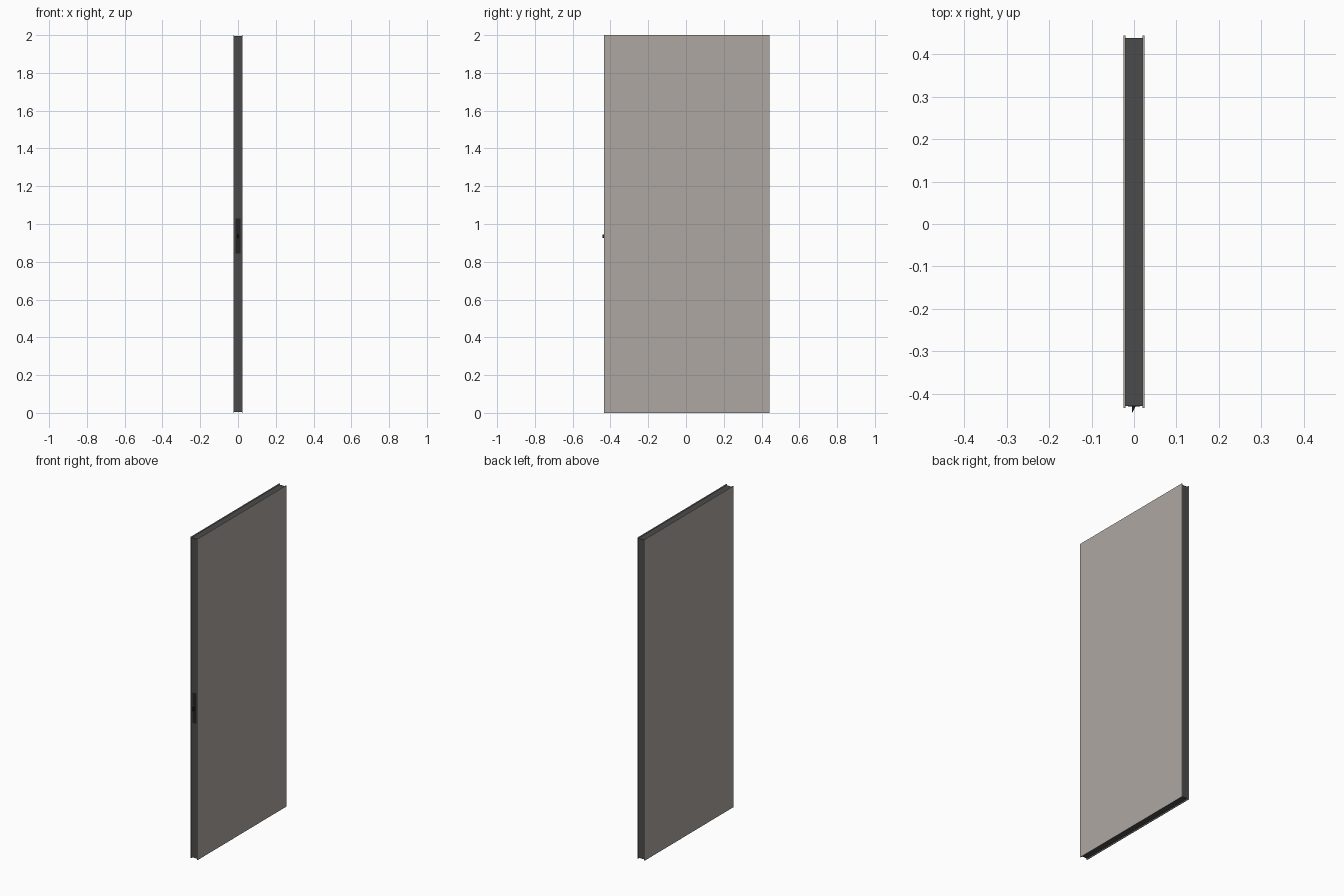
import bpy, bmesh

if "Cube" in bpy.data.objects:
    bpy.data.objects.remove(bpy.data.objects["Cube"])


def material(name, rgb):
    m = bpy.data.materials.new(name)
    m.diffuse_color = (*rgb, 1.0)
    m.use_nodes = True
    m.node_tree.nodes["Principled BSDF"].inputs["Base Color"].default_value = m.diffuse_color
    return m


def prism(name, profile, z0, z1, mat):
    """Extrude an xy outline from z0 to z1."""
    bm = bmesh.new()
    base = bm.faces.new([bm.verts.new((x, y, z0)) for x, y in profile])
    top = bmesh.ops.extrude_face_region(bm, geom=[base])["geom"]
    verts = [v for v in top if isinstance(v, bmesh.types.BMVert)]
    bmesh.ops.translate(bm, verts=verts, vec=(0, 0, z1 - z0))
    bmesh.ops.recalc_face_normals(bm, faces=bm.faces)
    mesh = bpy.data.meshes.new(name)
    bm.to_mesh(mesh)
    bm.free()
    mesh.materials.append(mat)
    ob = bpy.data.objects.new(name, mesh)
    bpy.context.collection.objects.link(ob)
    return ob


def box(name, x, y, z, mat):
    return prism(name, [(x[0], y[0]), (x[1], y[0]), (x[1], y[1]), (x[0], y[1])], *z, mat)


panel_mat = material("warm_grey_panel", (0.42, 0.39, 0.36))
core_mat = material("dark_core", (0.07, 0.07, 0.07))
metal_mat = material("black_metal", (0.018, 0.018, 0.018))

# Recessed door core
box("door_core", (-0.02, 0.02), (-0.428, 0.438), (0.005, 1.995), core_mat)

# Facing sheets, one on each side of the core
for side, sign in (("left", -1), ("right", 1)):
    xs = sorted((sign * 0.02, sign * 0.025))
    box(f"{side}_face_panel", xs, (-0.433, 0.443), (0.0, 2.0), panel_mat)

# Latch plate on the front edge
box("latch_plate", (-0.014, 0.014), (-0.4295, -0.427), (0.845, 1.03), metal_mat)

# Wedge-shaped latch bolt
prism("latch_bolt", [(-0.005, -0.428), (-0.005, -0.443), (-0.003, -0.443), (0.004, -0.428)],
      0.925, 0.945, metal_mat)
